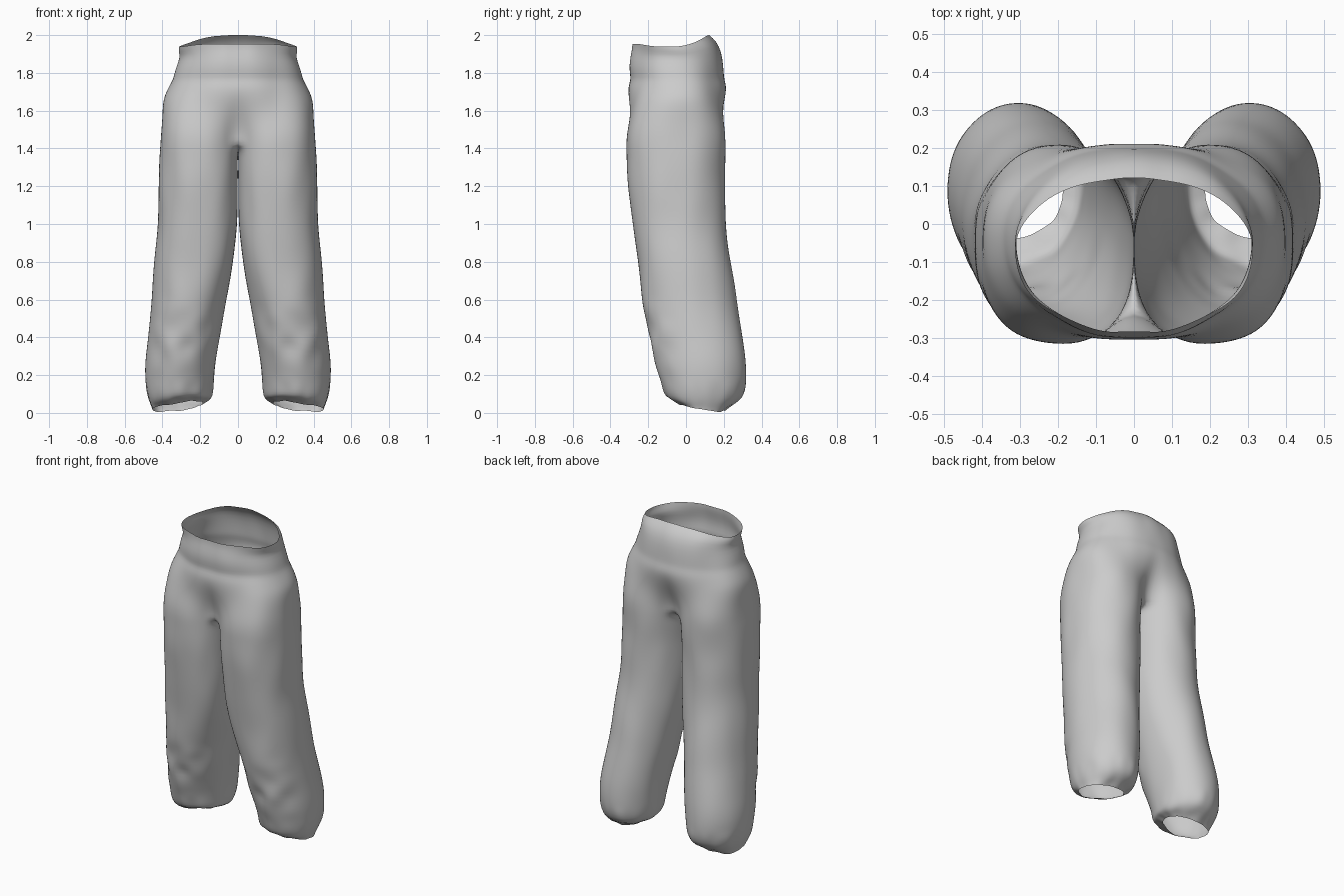
import bpy, bmesh, math
from mathutils import Vector, noise

if "Cube" in bpy.data.objects:
    bpy.data.objects.remove(bpy.data.objects["Cube"])

cloth = bpy.data.materials.new("grey_cloth")
cloth.diffuse_color = (0.6, 0.6, 0.6, 1)
cloth.use_nodes = True
cloth.node_tree.nodes["Principled BSDF"].inputs["Base Color"].default_value = cloth.diffuse_color

OUT, INN = 34, 10            # points on the outer arc and between the legs
SPREAD = math.radians(143)   # angle of the inner seams on a leg
CROTCH = 1.43

# torso: height, half width, front y, back y
TORSO = [(1.94, .312, -.283, .122), (1.915, .314, -.284, .162), (1.885, .304, -.292, .188),
         (1.84, .322, -.301, .197), (1.79, .337, -.296, .20), (1.765, .343, -.293, .203),
         (1.73, .362, -.305, .213), (1.66, .394, -.312, .215), (1.54, .403, -.314, .212),
         (CROTCH, .410, -.315, .21)]
# leg: height, inner x, outer x, front y, back y
LEG = [(1.40, .001, .412, -.315, .21), (1.22, .001, .42, -.308, .208),
       (1.0, .005, .43, -.28, .212),
       (.8, .027, .442, -.256, .237), (.6, .06, .455, -.232, .268), (.4, .098, .473, -.192, .303),
       (.25, .118, .490, -.157, .321), (.13, .13, .488, -.122, .316), (.085, .135, .479, -.110, .298),
       (.06, .146, .467, -.09, .258), (.047, .165, .461, -.06, .225), (.033, .183, .457, -.038, .205)]
# roundness of each quarter: outer front, outer back, inner front, inner back
HIP = (2.3, 2.12, 2.7, 2.2)
THIGH = (2.25, 2.05, 2.6, 1.9)
SHIN = (2.05, 2.05, 2.05, 2.05)


def refine(rows, step):
    """Add in-between rows with a smooth curve through the given ones."""
    out = []
    for i in range(len(rows) - 1):
        a, b = Vector(rows[i]), Vector(rows[i + 1])
        p = Vector(rows[max(i - 1, 0)])
        q = Vector(rows[min(i + 2, len(rows) - 1)])
        n = max(1, round((a[0] - b[0]) / step))
        ta = (b - p) * ((a[0] - b[0]) / (p[0] - b[0]))
        tb = (q - a) * ((a[0] - b[0]) / (a[0] - q[0]))
        for k in range(n):
            t = k / n
            out.append(a * (2*t**3 - 3*t*t + 1) + ta * (t**3 - 2*t*t + t)
                       + b * (3*t*t - 2*t**3) + tb * (t**3 - t*t))
    return out + [Vector(rows[-1])]


def oval(x0, x1, y0, y1, ang, powers):
    c, s = math.cos(ang), math.sin(ang)
    power = powers[(2 if c < 0 else 0) + (1 if s > 0 else 0)]
    bend = lambda v: math.copysign(abs(v) ** (2 / power), v)
    return Vector(((x0 + x1) / 2 + (x1 - x0) / 2 * bend(c),
                   (y0 + y1) / 2 + (y1 - y0) / 2 * bend(s), 0))


def mix(a, b, t):
    return [u + (v - u) * t for u, v in zip(a, b)]


def smooth(v):
    v = min(1, max(0, v))
    return v * v * (3 - 2 * v)


def torso_point(row, t):
    z, w, y0, y1 = row
    u = 2 * t - 1
    p = oval(-w, w, y0, y1, u * math.pi / 2, (2.12,) * 4)
    lobe = oval(0, w, y0, y1, u * SPREAD, HIP)
    p = p.lerp(lobe, smooth((1.74 - z) / (1.74 - CROTCH)))
    # raised rear rim, arched towards the middle
    rim = smooth((z - 1.84) / 0.1)
    arch = min(1, max(0, (p.y + .03) / .14)) * (.062 - .35 * p.x ** 2)
    p.z = z + rim * (arch + .014 * smooth((-p.y - .15) / .13))
    if t in (0, 1):
        p.x = 0
    return p


def leg_point(row, ang):
    z, x0, x1, y0, y1 = row
    powers = mix(SHIN, mix(THIGH, HIP, smooth((z - 1.2) / .25)), smooth((z - .4) / .7))
    p = oval(x0, x1, y0, y1, ang, powers)
    hem = smooth((.12 - z) / .08)
    p.z = z - hem * (.015 * math.cos(ang) + .02 * math.sin(ang))
    return p


def wrinkle(p):
    """Soft folds, stronger around the shins and the gathered hems."""
    d = .008 * noise.noise(Vector((p.x * 7, p.y * 7, p.z * 3.5)))
    shin = smooth(1 - abs(p.z - .38) / .28) * smooth(-p.y * 6)
    d += shin * .020 * noise.noise(Vector((p.x * 11, p.y * 6, p.z * 10)))
    if p.z < .14:
        d += .010 * noise.noise(Vector((p.x * 18, p.y * 18, 3)))
    return d


bm = bmesh.new()

# torso half and waistband
rings = []
for row in refine(TORSO, .035):
    rings.append([bm.verts.new(torso_point(row, i / OUT)) for i in range(OUT + 1)])
for a, b in zip(rings, rings[1:]):
    for i in range(OUT):
        bm.faces.new((a[i], b[i], b[i + 1], a[i + 1]))

# crotch seam closes the last torso ring into a leg loop
SAG = .05
last = rings[-1]
f, k = last[0].co, last[-1].co
seam = []
for i in range(1, INN):
    p = k.lerp(f, i / INN)
    p.z -= SAG * math.sin(math.pi * i / INN)
    seam.append(bm.verts.new(p))
loop = last + seam

# leg with gathered hem
for row in refine(LEG, .045):
    angs = [SPREAD * (2 * i / OUT - 1) for i in range(OUT + 1)]
    angs += [SPREAD + (2 * math.pi - 2 * SPREAD) * i / INN for i in range(1, INN)]
    new = [bm.verts.new(leg_point(row, g)) for g in angs]
    # inner thigh follows the sagging seam
    for i in range(1, INN):
        new[OUT + i].co.z -= SAG * math.sin(math.pi * i / INN) * smooth((row[0] - 1.15) / .24)
    for i in range(len(new)):
        j = (i + 1) % len(new)
        bm.faces.new((loop[i], new[i], new[j], loop[j]))
    loop = new

# cloth folds
bm.normal_update()
for v in bm.verts:
    if v.co.x > .012:
        shift = v.normal * wrinkle(v.co)
        v.co += shift * smooth((v.co.x - .012) / .06)
for face in bm.faces:
    face.smooth = True

mesh = bpy.data.meshes.new("trousers")
bm.to_mesh(mesh)
bm.free()
trousers = bpy.data.objects.new("trousers", mesh)
bpy.context.collection.objects.link(trousers)
mesh.materials.append(cloth)
mirror = trousers.modifiers.new("other_leg", 'MIRROR')
mirror.merge_threshold = .0005
soft = trousers.modifiers.new("soft_cloth", 'SUBSURF')
soft.levels = soft.render_levels = 1
